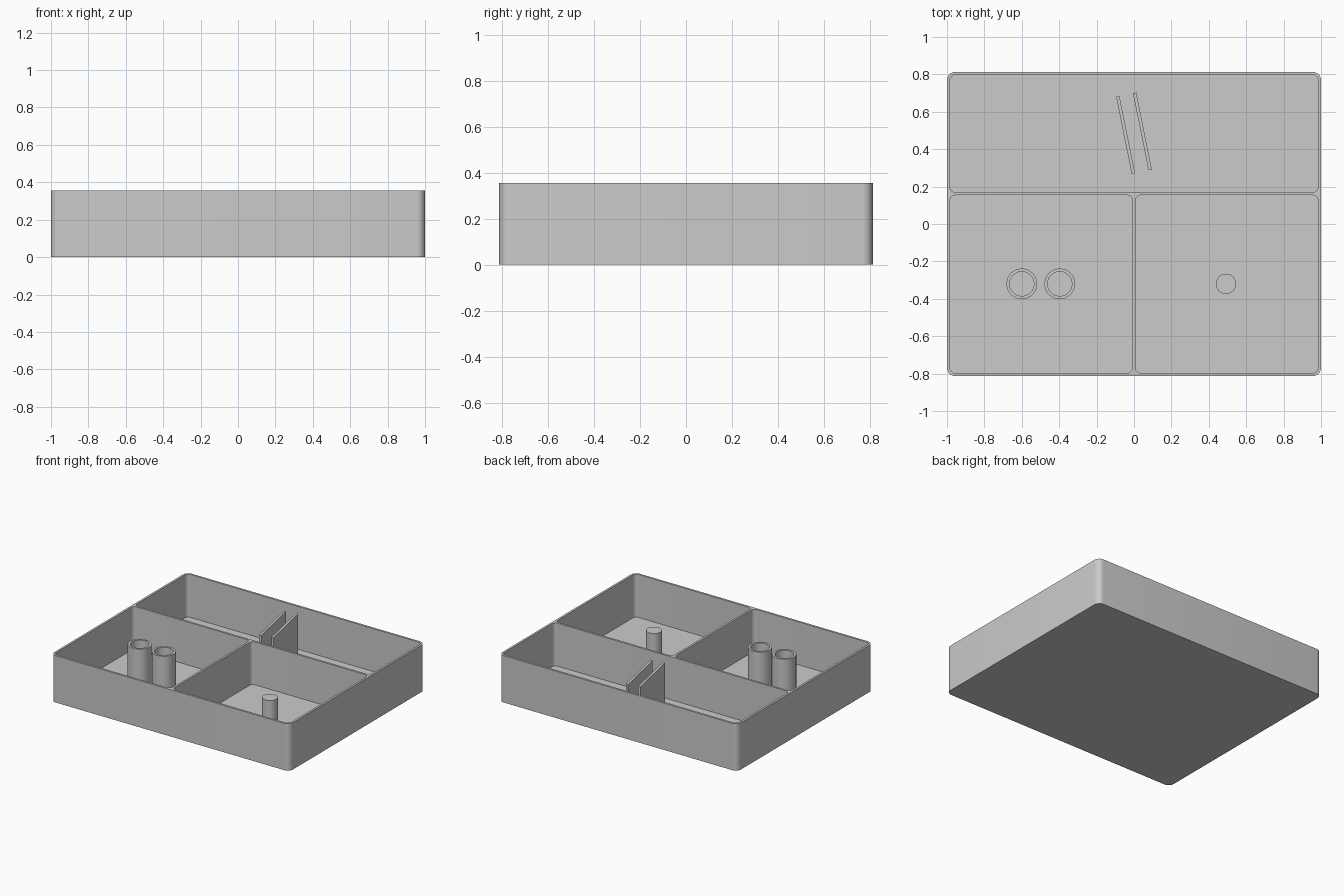
import bpy, bmesh, math
from mathutils import Vector

if "Cube" in bpy.data.objects:
    bpy.data.objects.remove(bpy.data.objects["Cube"], do_unlink=True)

HEIGHT = 0.355   # rim height
FLOOR = 0.03     # floor thickness

grey = bpy.data.materials.new("plain_grey")
grey.use_nodes = True
grey.diffuse_color = (0.6, 0.6, 0.6, 1)
grey.node_tree.nodes["Principled BSDF"].inputs["Base Color"].default_value = (0.6, 0.6, 0.6, 1)


def prism(name, outline, z0, z1):
    """Extrude a flat outline from z0 up to z1."""
    bm = bmesh.new()
    face = bm.faces.new([bm.verts.new((x, y, z0)) for x, y in outline])
    top = bmesh.ops.extrude_face_region(bm, geom=[face])["geom"]
    verts = [v for v in top if isinstance(v, bmesh.types.BMVert)]
    bmesh.ops.translate(bm, verts=verts, vec=(0, 0, z1 - z0))
    bmesh.ops.recalc_face_normals(bm, faces=bm.faces)
    mesh = bpy.data.meshes.new(name)
    bm.to_mesh(mesh)
    bm.free()
    mesh.materials.append(grey)
    obj = bpy.data.objects.new(name, mesh)
    bpy.context.collection.objects.link(obj)
    return obj


def rounded_rect(x0, x1, y0, y1, r, steps=8):
    centres = [(x1 - r, y1 - r), (x0 + r, y1 - r), (x0 + r, y0 + r), (x1 - r, y0 + r)]
    points = []
    for q, (cx, cy) in enumerate(centres):
        for i in range(steps + 1):
            a = (q + i / steps) * math.pi / 2
            points.append((cx + r * math.cos(a), cy + r * math.sin(a)))
    return points


def circle(cx, cy, r, sides=48):
    angles = [2 * math.pi * i / sides for i in range(sides)]
    return [(cx + r * math.cos(a), cy + r * math.sin(a)) for a in angles]


def activate(obj):
    bpy.ops.object.select_all(action="DESELECT")
    obj.select_set(True)
    bpy.context.view_layer.objects.active = obj


def cut(obj, outline, z0, z1):
    """Subtract a prism and discard the cutter."""
    cutter = prism("cutter", outline, z0, z1)
    cutter.hide_render = True
    mod = obj.modifiers.new("cut", "BOOLEAN")
    mod.operation, mod.solver, mod.object = "DIFFERENCE", "EXACT", cutter
    activate(obj)
    bpy.ops.object.modifier_apply(modifier=mod.name)
    bpy.data.objects.remove(cutter, do_unlink=True)


def smooth(obj):
    activate(obj)
    bpy.ops.object.shade_smooth_by_angle(angle=math.radians(30))


# Tray with three compartments
tray = prism("tray", rounded_rect(-1, 1, -0.813, 0.813, 0.045), 0, HEIGHT)
compartments = [(-0.984, 0.984, 0.17, 0.797),
                (-0.984, -0.008, -0.797, 0.154),
                (0.008, 0.984, -0.797, 0.154)]
for bounds in compartments:
    cut(tray, rounded_rect(*bounds, 0.028), FLOOR, HEIGHT + 0.1)
smooth(tray)

# Two hollow tubes in the front right compartment
for name, x in (("outer_tube", -0.6), ("inner_tube", -0.397)):
    tube = prism(name, circle(x, -0.32, 0.082), FLOOR, 0.35)
    cut(tube, circle(x, -0.32, 0.065), 0, HEIGHT + 0.1)
    smooth(tube)

# Solid pin in the front left compartment
smooth(prism("pin", circle(0.492, -0.32, 0.054), FLOOR, 0.24))

# Two slanted upright plates in the back compartment
slant = Vector((-0.083, 0.412)).normalized()
side = Vector((slant.y, -slant.x))
for name, centre in (("right_plate", (-0.045, 0.476)), ("left_plate", (0.045, 0.495))):
    corners = [Vector(centre) + slant * 0.21 * a + side * 0.009 * b
               for a, b in ((-1, -1), (-1, 1), (1, 1), (1, -1))]
    prism(name, corners, FLOOR, 0.352)
